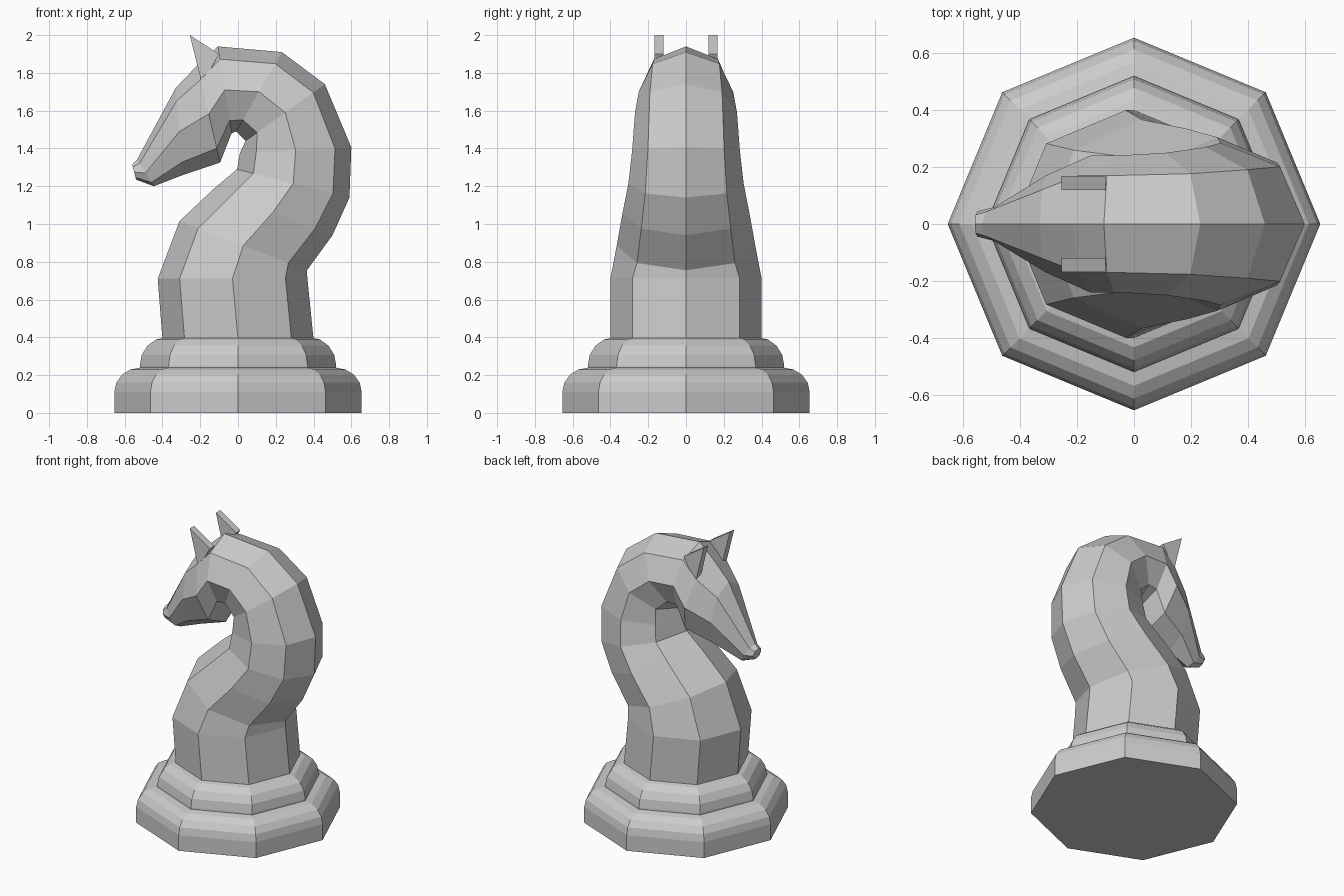
import bpy, bmesh, math
from mathutils import Vector

if "Cube" in bpy.data.objects:
    bpy.data.objects.remove(bpy.data.objects["Cube"])


def loft(name, rings):
    # Skin matching rings and cap both ends
    bm = bmesh.new()
    loops = [[bm.verts.new(p) for p in ring] for ring in rings]
    for a, b in zip(loops, loops[1:]):
        n = len(a)
        for i in range(n):
            j = (i + 1) % n
            bm.faces.new((a[i], a[j], b[j], b[i]))
    bm.faces.new(loops[0])
    bm.faces.new(loops[-1])
    bmesh.ops.recalc_face_normals(bm, faces=bm.faces)
    me = bpy.data.meshes.new(name)
    bm.to_mesh(me)
    bm.free()
    ob = bpy.data.objects.new(name, me)
    bpy.context.collection.objects.link(ob)
    return ob


def octagon(front, back, width):
    # Eight-sided ring spanning two (x, z) points, with a half width in y
    f, b = Vector((front[0], 0, front[1])), Vector((back[0], 0, back[1]))
    mid, axis = (f + b) / 2, (b - f) / 2
    return [mid + axis * math.cos(a) + Vector((0, width * math.sin(a), 0))
            for a in (i * math.pi / 4 for i in range(8))]


def tier(name, r0, r1, z0, z1, z2):
    # Straight wall followed by a rounded shoulder
    profile = [(r0, z0)]
    for i in range(5):
        a = i * math.pi / 8
        profile.append((r1 + (r0 - r1) * math.cos(a), z1 + (z2 - z1) * math.sin(a)))
    loft(name, [octagon((-r, z), (r, z), r) for r, z in profile])


# Two stepped octagonal base tiers
tier("base_tier", .655, .515, 0, .11, .24)
tier("upper_base_tier", .52, .38, .235, .25, .40)

# Neck and head: throat point, mane point, half width
sections = (
    ((-.40, .39), (.40, .39), .40),
    ((-.425, .71), (.367, .715), .40),
    ((-.31, 1.015), (.365, .755), .367),
    ((-.13, 1.185), (.50, .94), .335),
    ((-.005, 1.29), (.59, 1.14), .305),
    ((.01, 1.375), (.60, 1.405), .285),
    ((.04, 1.44), (.46, 1.74), .27),
    ((-.01, 1.49), (.233, 1.91), .25),
    ((-.034, 1.48), (-.106, 1.94), .24),
    ((-.095, 1.325), (-.215, 1.84), .24),
    ((-.29, 1.26), (-.33, 1.72), .17),
    ((-.445, 1.20), (-.535, 1.34), .06),
    ((-.54, 1.235), (-.56, 1.315), .045),
)
loft("horse_neck_and_head", [octagon(*s) for s in sections])

# Thin triangular ears on both sides
outline = ((-.255, 2.0), (-.10, 1.90), (-.19, 1.74))
for name, s in (("left_ear", 1), ("right_ear", -1)):
    loft(name, [[(x, s * y, z) for x, z in outline] for y in (.12, .168)])
